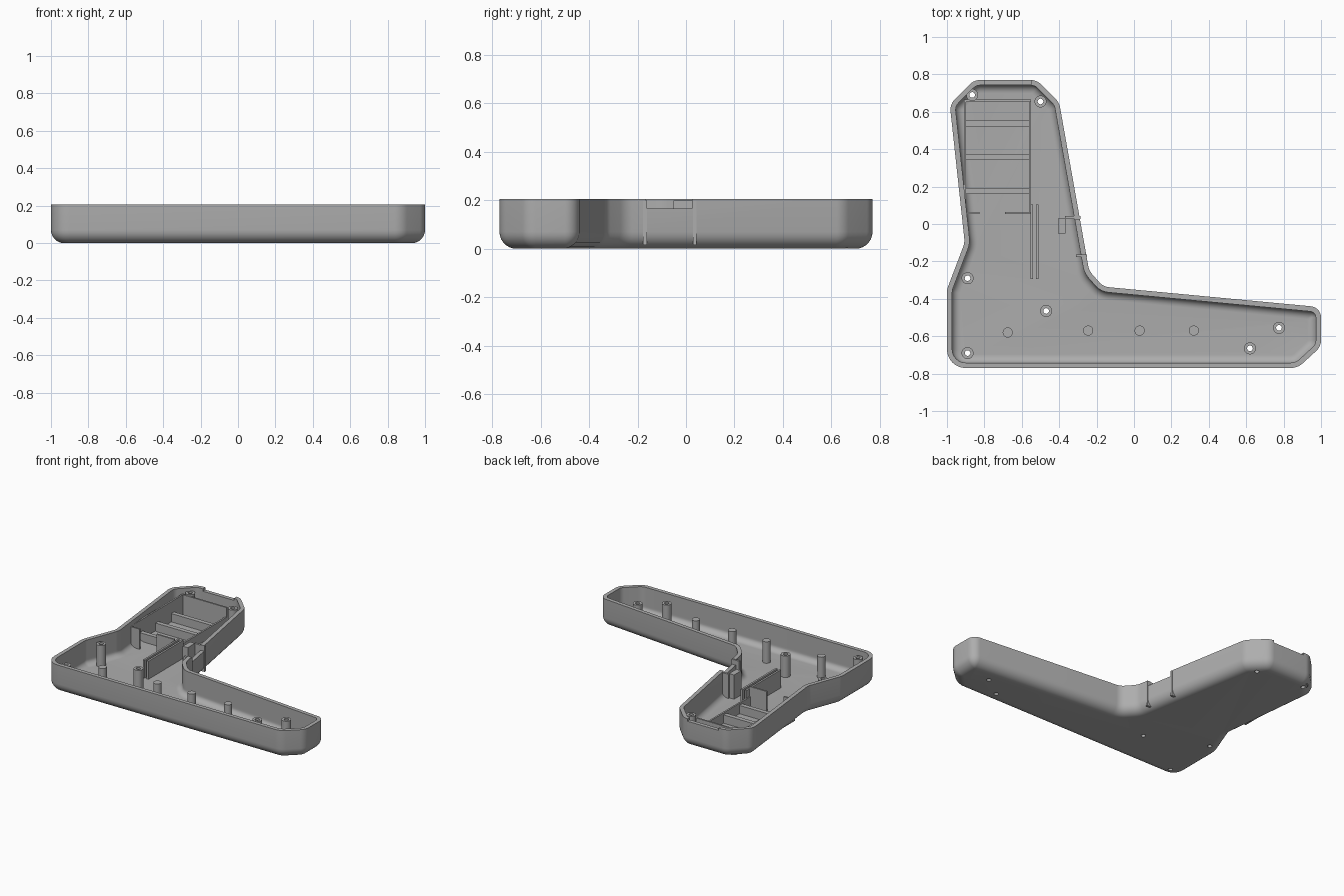
import bpy, bmesh, math
from mathutils import Vector

cube = bpy.data.objects.get("Cube")
if cube:
    bpy.data.objects.remove(cube)

grey = bpy.data.materials.new("mid_grey")
grey.use_nodes = True
grey.diffuse_color = (0.42, 0.42, 0.42, 1)
grey.node_tree.nodes["Principled BSDF"].inputs["Base Color"].default_value = grey.diffuse_color

HEIGHT, WALL, FLOOR, ROUND = 0.205, 0.028, 0.025, 0.07

# Outline corners, counter-clockwise: x, y, corner radius
CORNERS = [(-1, -.77, .1), (.875, -.77, .1), (1, -.655, .08), (1, -.445, .06),
           (-.165, -.335, .08), (-.24, -.25, .1), (-.4, .65, .09), (-.52, .77, .08),
           (-.855, .77, .08), (-.985, .64, .08), (-.905, -.1, .1), (-1, -.35, .1)]


def outline(inset, steps=8):
    """Rounded outline moved inwards by inset, with a constant point count."""
    pts = [Vector(c[:2]) for c in CORNERS]
    n = len(pts)
    normals = []
    for i in range(n):
        d = (pts[(i + 1) % n] - pts[i]).normalized()
        normals.append(Vector((-d.y, d.x)))
    moved = []
    for i in range(n):
        a, b = normals[i - 1], normals[i]
        moved.append(pts[i] + (a + b) * inset / (1 + a.dot(b)))
    loop = []
    for i in range(n):
        a, b = normals[i - 1], normals[i]
        sign = 1 if a.x * b.y - a.y * b.x > 0 else -1
        r = max(CORNERS[i][2] - sign * inset, 0.01)
        centre = moved[i] + (a + b) * sign * r / (1 + a.dot(b))
        start = -a * sign * r
        turn = math.atan2(a.x * b.y - a.y * b.x, a.dot(b))
        for k in range(steps + 1):
            t = turn * k / steps
            c, s = math.cos(t), math.sin(t)
            loop.append(centre + Vector((start.x * c - start.y * s, start.x * s + start.y * c)))
    return loop


def finish(name, bm, smooth=False):
    bmesh.ops.recalc_face_normals(bm, faces=bm.faces)
    mesh = bpy.data.meshes.new(name)
    bm.to_mesh(mesh)
    bm.free()
    mesh.materials.append(grey)
    obj = bpy.data.objects.new(name, mesh)
    bpy.context.collection.objects.link(obj)
    if smooth:
        smooth_object(obj)
    return obj


def select(obj):
    bpy.ops.object.select_all(action='DESELECT')
    obj.select_set(True)
    bpy.context.view_layer.objects.active = obj


def smooth_object(obj):
    select(obj)
    bpy.ops.object.shade_smooth_by_angle(angle=math.radians(35))


def box(name, x0, x1, y0, y1, z0, z1):
    bm = bmesh.new()
    bmesh.ops.create_cube(bm, size=1)
    for v in bm.verts:
        v.co = ((x0 + x1) / 2 + v.co.x * (x1 - x0),
                (y0 + y1) / 2 + v.co.y * (y1 - y0),
                (z0 + z1) / 2 + v.co.z * (z1 - z0))
    return finish(name, bm)


def lathe(name, x, y, profile, closed, sides=24):
    """Turn a radius/height profile around a vertical axis."""
    bm = bmesh.new()
    rings = [[bm.verts.new((x + r * math.cos(math.tau * k / sides),
                            y + r * math.sin(math.tau * k / sides), z))
              for k in range(sides)] for r, z in profile]
    pairs = list(zip(rings, rings[1:]))
    if closed:
        pairs.append((rings[-1], rings[0]))
    else:
        bm.faces.new(rings[0])
        bm.faces.new(rings[-1])
    for a, b in pairs:
        for k in range(sides):
            m = (k + 1) % sides
            bm.faces.new((a[k], a[m], b[m], b[k]))
    return finish(name, bm, True)


def cut(target, cutter):
    cutter.hide_render = True
    mod = target.modifiers.new("cut", 'BOOLEAN')
    mod.operation, mod.solver, mod.object = 'DIFFERENCE', 'EXACT', cutter
    select(target)
    bpy.ops.object.modifier_apply(modifier=mod.name)
    bpy.data.objects.remove(cutter)


# Open tray with a rounded lower edge inside and out
def arc(radius, steps=7):
    for k in range(steps + 1):
        t = math.pi / 2 * k / steps
        yield ROUND - radius * math.sin(t), ROUND - radius * math.cos(t)


section = list(arc(ROUND)) + [(0, HEIGHT), (WALL, HEIGHT)]
section += list(arc(ROUND - FLOOR))[::-1]
section = [(max(d, WALL) if i > 9 else d, z) for i, (d, z) in enumerate(section)]
bm = bmesh.new()
rings = [[bm.verts.new((p.x, p.y, z)) for p in outline(d)] for d, z in section]
for a, b in zip(rings, rings[1:]):
    for k in range(len(a)):
        m = (k + 1) % len(a)
        bm.faces.new((a[k], a[m], b[m], b[k]))
bm.faces.new(rings[0])
bm.faces.new(rings[-1])
tray = finish("tray", bm)

# Rim notches at the side and the end of the short leg
cut(tray, box("side_notch", -.36, -.15, -.165, .025, .165, .3))
cut(tray, box("end_notch", -.8, -.55, .72, .85, .188, .3))

# Hollow screw posts, with holes through the floor
HOLE, TOP = .015, .18
screws = [(-.865, .69), (-.5, .655), (-.89, -.29), (-.47, -.465),
          (-.89, -.69), (.775, -.555), (.62, -.665)]
for x, y in screws:
    cut(tray, lathe("hole", x, y, [(HOLE, -.1), (HOLE, .1)], False))
    lathe("screw_post", x, y, [(HOLE, .012), (.032, .012), (.032, TOP), (HOLE, TOP)], True)
smooth_object(tray)

# Solid support pins
for x, y in [(-.675, -.58), (-.245, -.57), (.03, -.57), (.32, -.57)]:
    lathe("support_pin", x, y, [(.027, .012), (.027, TOP)], False)

# Battery bay: walls, split front wall and low cross ribs
base = FLOOR - .01
box("bay_back_wall", -.905, -.55, .653, .665, base, .17)
box("bay_left_wall", -.91, -.898, .055, .665, base, .17)
box("bay_right_wall", -.562, -.55, .055, .665, base, .1)
box("bay_front_wall_left", -.905, -.825, .053, .065, base, .17)
box("bay_front_wall_right", -.69, -.55, .053, .065, base, .17)
for y in (.537, .357, .177):
    box("bay_rib", -.9, -.555, y - .016, y + .016, base, .085)

# Pair of upright plates holding a board
for x in (-.547, -.517):
    box("board_plate", x - .007, x + .007, -.295, .105, base, .155)

# Brackets beside the side notch
box("upper_bracket", -.37, -.287, .028, .043, base, .2)
box("bracket_block", -.405, -.365, -.052, .03, base, .2)
box("lower_bracket", -.31, -.25, -.177, -.162, base, .2)
